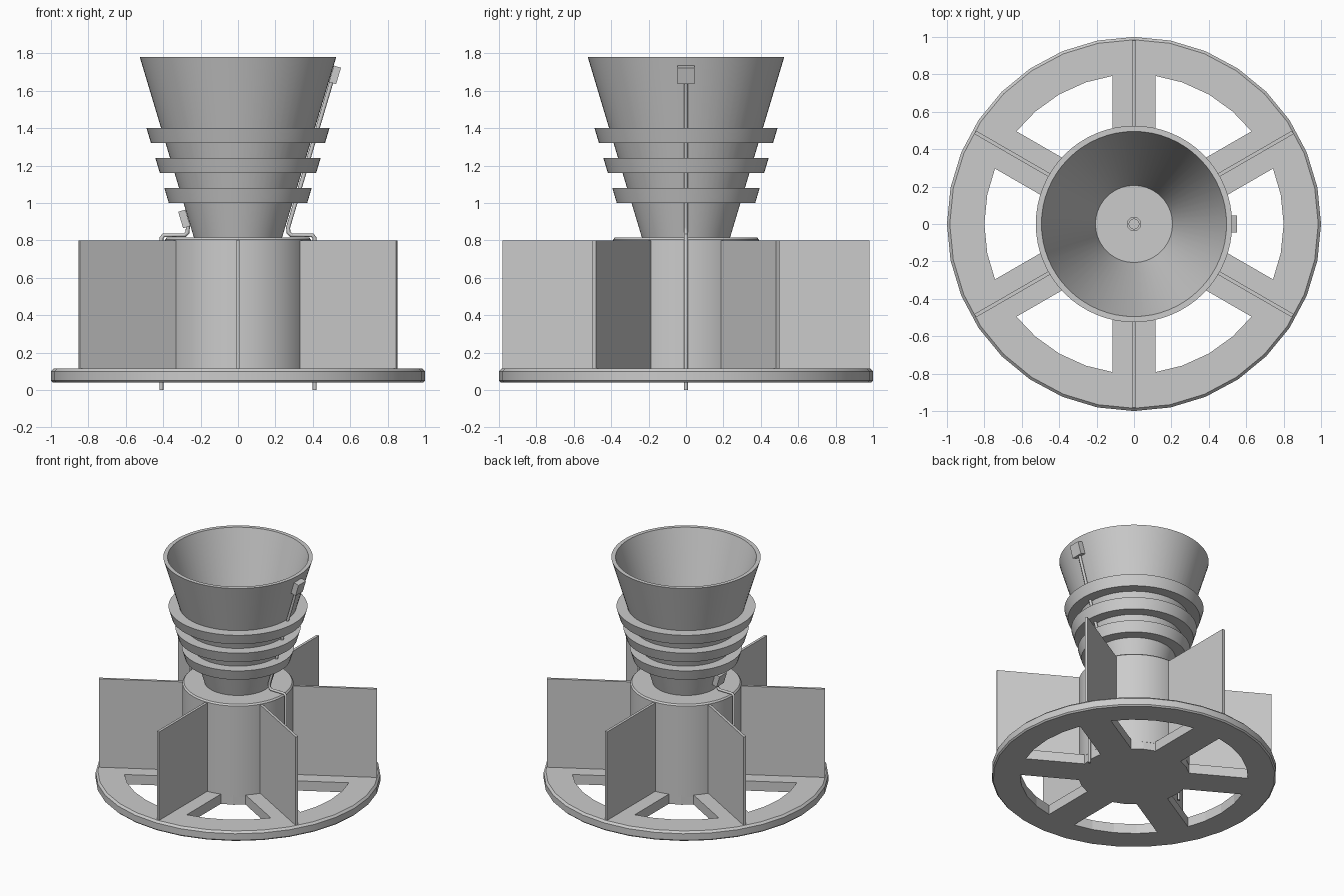
import bpy, bmesh
from math import sin, cos, pi, radians, asin, atan
from mathutils import Matrix

if "Cube" in bpy.data.objects:
    bpy.data.objects.remove(bpy.data.objects["Cube"])

SLOPE = 0.30                                  # flare of the nozzle wall


def cone_r(z):
    return 0.525 - SLOPE * (1.78 - z)


def finish(name, bm, smooth=True):
    bmesh.ops.remove_doubles(bm, verts=bm.verts, dist=1e-5)
    bmesh.ops.recalc_face_normals(bm, faces=bm.faces)
    me = bpy.data.meshes.new(name)
    bm.to_mesh(me)
    bm.free()
    ob = bpy.data.objects.new(name, me)
    bpy.context.collection.objects.link(ob)
    if smooth:
        bpy.ops.object.select_all(action='DESELECT')
        ob.select_set(True)
        bpy.context.view_layer.objects.active = ob
        bpy.ops.object.shade_smooth_by_angle(angle=radians(30))
    return ob


def lathe(name, profile, n=64, closed=False):
    """Revolve (r, z) points; open profiles get flat caps at both ends."""
    bm = bmesh.new()
    rings = [[bm.verts.new((r * cos(2 * pi * i / n), r * sin(2 * pi * i / n), z))
              for i in range(n)] for r, z in profile]
    pairs = list(zip(rings, rings[1:]))
    if closed:
        pairs.append((rings[-1], rings[0]))
    else:
        bm.faces.new(rings[0])
        bm.faces.new(rings[-1])
    for a, b in pairs:
        for i in range(n):
            j = (i + 1) % n
            bm.faces.new((a[i], a[j], b[j], b[i]))
    return finish(name, bm)


def box(name, size, matrix):
    bm = bmesh.new()
    bmesh.ops.create_cube(bm, size=1, matrix=matrix @ Matrix.Diagonal((*size, 1)))
    return finish(name, bm, smooth=False)


# Spoked base wheel: disc with six windows cut out
wheel = lathe("base_wheel", [(0.99, 0.04), (1.0, 0.05), (1.0, 0.10), (0.985, 0.115)], 32)
bm = bmesh.new()
outer = pi / 6 - asin(0.115 / 0.80)
inner = pi / 6 - asin(0.115 / 0.39)
step = pi / 16
window = [(0.80, a) for a in (-outer, -step, 0, step, outer)]
window += [(0.39, a) for a in (inner, 0, -inner)]
for k in range(6):
    vs = [bm.verts.new((r * cos(a + k * pi / 3), r * sin(a + k * pi / 3), -0.1)) for r, a in window]
    f = bm.faces.new(vs)
    ext = bmesh.ops.extrude_face_region(bm, geom=[f])["geom"]
    bmesh.ops.translate(bm, vec=(0, 0, 0.4),
                        verts=[g for g in ext if isinstance(g, bmesh.types.BMVert)])
cutter = finish("window_cutter", bm, smooth=False)
mod = wheel.modifiers.new("windows", 'BOOLEAN')
mod.operation = 'DIFFERENCE'
mod.solver = 'EXACT'
mod.object = cutter
bpy.ops.object.select_all(action='DESELECT')
wheel.select_set(True)
bpy.context.view_layer.objects.active = wheel
bpy.ops.object.modifier_apply(modifier=mod.name)
bpy.data.objects.remove(cutter)

# Central column
lathe("column", [(0.39, 0.10), (0.39, 0.805), (0.38, 0.816)])

# Six radial fins above the spokes
for k in range(6):
    m = Matrix.Rotation(radians(30 + 60 * k), 4, 'Z') @ Matrix.Translation((0.68, 0, 0.455))
    box(f"fin_{k + 1}", (0.60, 0.02, 0.69), m)

# Open flared nozzle
lathe("nozzle", [(cone_r(0.81), 0.81), (0.525, 1.78), (0.495, 1.78),
                 (cone_r(0.81) - 0.03, 0.81)], closed=True)

# Three flared collars
for k in range(3):
    z, r = 1.0 + 0.16 * k, 0.37 + 0.0475 * k
    lathe(f"collar_{k + 1}", [(cone_r(z) - 0.01, z), (r, z), (r + 0.024, z + 0.08),
                              (cone_r(z + 0.08) - 0.01, z + 0.08)], closed=True)

# Small nozzle inlet on the floor of the cone
lathe("inlet", [(0.038, 0.81), (0.038, 0.835), (0.026, 0.835), (0.026, 0.81)], 24, closed=True)


# Sensor cables with boxes: long one on the right, short one on the left
def sensor(side, sx, z_end, z_box):
    path = [(0.41, 0), (0.41, 0.812), (0.398, 0.828), (0.285, 0.828),
            (0.27, 0.842), (0.268, 0.87), (cone_r(z_end) + 0.014, z_end)]
    cu = bpy.data.curves.new(f"{side}_cable", 'CURVE')
    cu.dimensions = '3D'
    cu.bevel_depth = 0.011
    cu.bevel_resolution = 1
    cu.use_fill_caps = True
    sp = cu.splines.new('POLY')
    sp.points.add(len(path) - 1)
    for p, (x, z) in zip(sp.points, path):
        p.co = (sx * x, 0, z, 1)
    bpy.context.collection.objects.link(bpy.data.objects.new(f"{side}_cable", cu))
    m = (Matrix.Translation((sx * (cone_r(z_box) + 0.022), 0, z_box))
         @ Matrix.Rotation(sx * atan(SLOPE), 4, 'Y'))
    box(f"{side}_sensor_box", (0.04, 0.09, 0.092), m)


sensor("right", 1, 1.65, 1.685)
sensor("left", -1, 0.885, 0.915)
